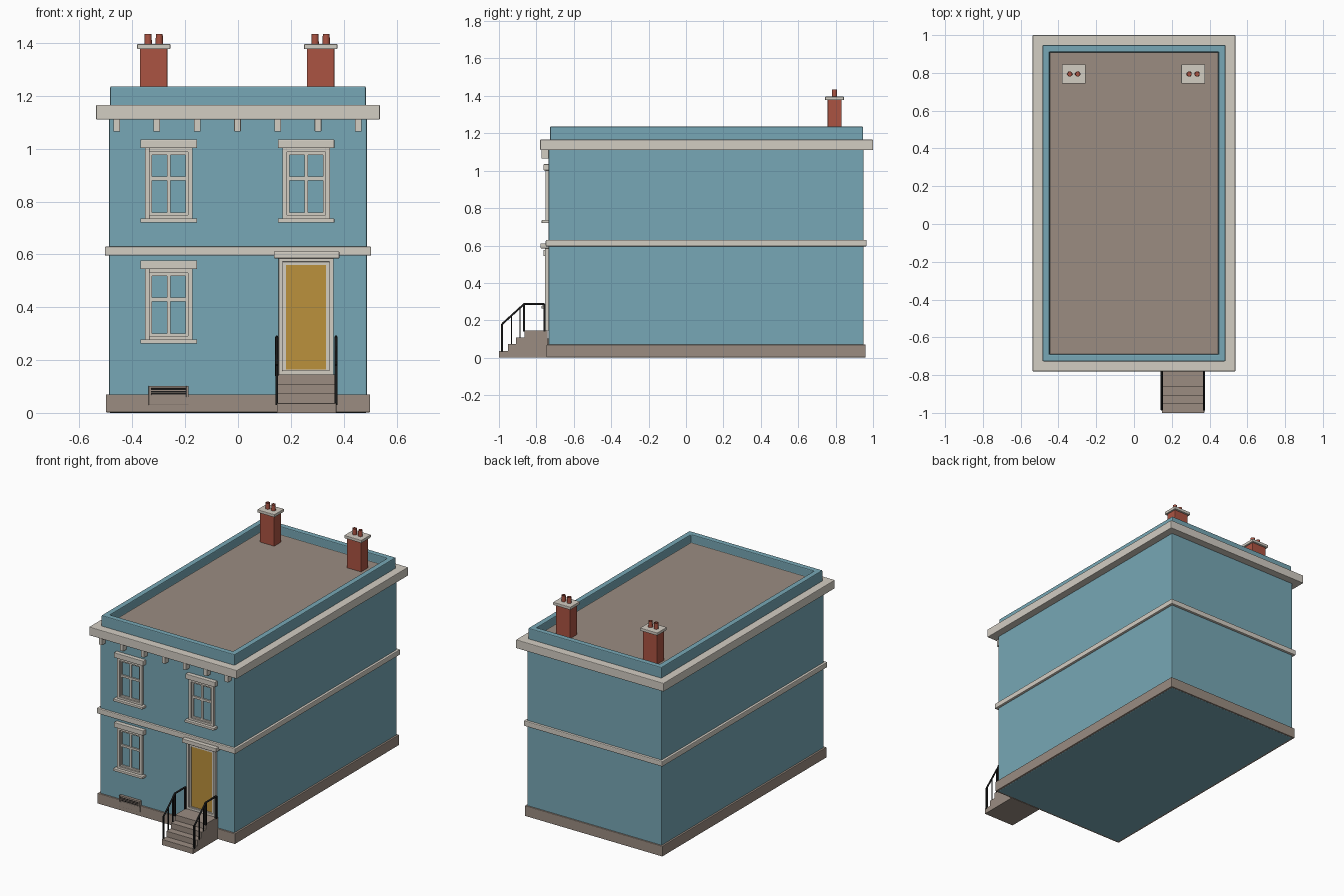
import bpy, bmesh
from mathutils import Vector, Matrix

old = bpy.data.objects.get("Cube")
if old:
    bpy.data.objects.remove(old, do_unlink=True)


def material(name, r, g, b):
    m = bpy.data.materials.new(name)
    m.use_nodes = True
    m.diffuse_color = (r, g, b, 1)
    m.node_tree.nodes["Principled BSDF"].inputs["Base Color"].default_value = (r, g, b, 1)
    return m


BLUE = material("blue render", 0.185, 0.39, 0.465)
CREAM = material("cream trim", 0.65, 0.61, 0.545)
STONE = material("brown stone", 0.325, 0.265, 0.222)
OCHRE = material("ochre door paint", 0.5, 0.285, 0.045)
BRICK = material("red brick", 0.41, 0.088, 0.055)
IRON = material("black iron", 0.01, 0.01, 0.01)


def finish(name, bm, mats, bevel=0.0):
    bmesh.ops.recalc_face_normals(bm, faces=bm.faces)
    mesh = bpy.data.meshes.new(name)
    bm.to_mesh(mesh)
    bm.free()
    for m in mats:
        mesh.materials.append(m)
    ob = bpy.data.objects.new(name, mesh)
    bpy.context.collection.objects.link(ob)
    if bevel:
        mod = ob.modifiers.new("soft edges", "BEVEL")
        mod.width, mod.segments, mod.limit_method = bevel, 2, "ANGLE"
    return ob


def add_box(bm, x0, x1, y0, y1, z0, z1):
    lo, hi = Vector((x0, y0, z0)), Vector((x1, y1, z1))
    mat = Matrix.Translation((lo + hi) / 2) @ Matrix.Diagonal((*(hi - lo), 1))
    bmesh.ops.create_cube(bm, size=1, matrix=mat)


def boxes(name, mat, items, bevel=0.0):
    bm = bmesh.new()
    for item in items:
        add_box(bm, *item)
    return finish(name, bm, [mat], bevel)


def frame_bars(x0, x1, y0, y1, z0, z1, w):
    """Four bars that border a rectangle on the front wall."""
    return [(x0, x0 + w, y0, y1, z0, z1), (x1 - w, x1, y0, y1, z0, z1),
            (x0 + w, x1 - w, y0, y1, z0, z0 + w), (x0 + w, x1 - w, y0, y1, z1 - w, z1)]


WALL = -0.735  # front wall plane
IN = -0.72     # trim is sunk a little into the wall

# Main body and horizontal bands
boxes("house_walls", BLUE, [(-0.488, 0.488, WALL, 0.95, 0, 1.14)], 0.005)
boxes("plinth", STONE, [(-0.5, 0.5, -0.746, 0.96, 0.002, 0.07)], 0.003)
boxes("string_course", CREAM, [(-0.504, 0.504, -0.75, 0.966, 0.595, 0.63)], 0.005)
boxes("cornice", CREAM, [(-0.537, 0.537, -0.78, 1.0, 1.11, 1.166)], 0.004)

# Parapet with a sunken roof deck
bm = bmesh.new()
add_box(bm, -0.484, 0.484, -0.727, 0.947, 1.15, 1.236)
top = max(bm.faces, key=lambda f: f.calc_center_median().z)
bmesh.ops.inset_region(bm, faces=[top], thickness=0.052)
deck = bmesh.ops.extrude_discrete_faces(bm, faces=[top])["faces"][0]
deck.material_index = 1
bmesh.ops.translate(bm, verts=deck.verts, vec=(0, 0, -0.055))
finish("parapet_and_roof", bm, [BLUE, STONE], 0.005)

# Brackets under the cornice
boxes("cornice_brackets", CREAM,
      [(x - 0.0125, x + 0.0125, -0.772, IN, 1.065, 1.115)
       for x in (i * 0.1525 - 0.002 for i in range(-3, 4))], 0.002)


def window(name, cx, z):
    """Sash window with its sill underside at height z."""
    boxes(name + "_lintel", CREAM,
          [(cx - 0.107, cx + 0.107, -0.762, IN, z + 0.282, z + 0.315)], 0.003)
    boxes(name + "_sill", CREAM, [(cx - 0.107, cx + 0.107, -0.772, IN, z, z + 0.016)], 0.003)
    boxes(name + "_frame", CREAM,
          frame_bars(cx - 0.09, cx + 0.09, -0.752, IN, z + 0.012, z + 0.284, 0.017), 0.001)
    boxes(name + "_sash", CREAM,
          frame_bars(cx - 0.074, cx + 0.074, -0.743, IN, z + 0.028, z + 0.268, 0.011)
          + [(cx - 0.007, cx + 0.007, -0.743, IN, z + 0.03, z + 0.266),
             (cx - 0.07, cx + 0.07, -0.745, IN, z + 0.16, z + 0.174)])


window("upper_right_window", -0.262, 0.72)
window("upper_left_window", 0.258, 0.72)
window("lower_right_window", -0.262, 0.262)

# Front door
boxes("door_lintel", CREAM, [(0.136, 0.384, -0.778, IN, 0.585, 0.611)], 0.003)
boxes("door_frame", CREAM, frame_bars(0.154, 0.362, -0.754, IN, 0.145, 0.587, 0.015), 0.001)
boxes("door_inner_frame", CREAM, frame_bars(0.168, 0.348, -0.746, IN, 0.15, 0.573, 0.014))
boxes("door", OCHRE, [(0.18, 0.336, -0.742, IN, 0.162, 0.56)])

# Basement vent with slats
boxes("vent_surround", STONE,
      [(-0.338, -0.187, -0.751, IN, 0.03, 0.066)]
      + frame_bars(-0.338, -0.187, -0.753, IN, 0.06, 0.102, 0.009), 0.001)
boxes("vent_opening", IRON, [(-0.33, -0.195, -0.748, IN, 0.066, 0.094)])
boxes("vent_slats", STONE, [(-0.33, -0.195, -0.751, -0.74, z, z + 0.003) for z in (0.075, 0.083)])

# Steps up to the door
STEP_Y = (-1.0, -0.953, -0.908, -0.863)
boxes("front_steps", STONE,
      [(0.147, 0.372, y, -0.74, 0, 0.0365 * (i + 1)) for i, y in enumerate(STEP_Y)], 0.001)


def railing(name, x):
    """Iron handrail following the steps, with thick and thin posts."""
    bends = [(-0.983, 0.18), (-0.866, 0.287), (-0.757, 0.287)]
    curve = bpy.data.curves.new(name + "_rail", "CURVE")
    curve.dimensions = "3D"
    curve.bevel_depth, curve.bevel_resolution = 0.006, 1
    curve.use_fill_caps = True
    line = curve.splines.new("POLY")
    line.points.add(len(bends) - 1)
    for p, (y, z) in zip(line.points, bends):
        p.co = (x, y, z, 1)
    curve.materials.append(IRON)
    bpy.context.collection.objects.link(bpy.data.objects.new(name + "_rail", curve))
    posts = [(-0.983, 0.03, 0.18, 0.005), (-0.933, 0.07, 0.225, 0.003),
             (-0.888, 0.105, 0.265, 0.003), (-0.866, 0.14, 0.287, 0.006),
             (-0.757, 0.14, 0.287, 0.006)]
    boxes(name + "_posts", IRON, [(x - r, x + r, y - r, y + r, a, b) for y, a, b, r in posts])


railing("right_railing", 0.147)
railing("left_railing", 0.371)


def chimney(name, cx, cy=0.794):
    boxes(name + "_stack", BRICK,
          [(cx - 0.052, cx + 0.052, cy - 0.037, cy + 0.037, 1.16, 1.38)], 0.003)
    boxes(name + "_cap", CREAM,
          [(cx - 0.063, cx + 0.063, cy - 0.05, cy + 0.05, 1.377, 1.396)], 0.003)
    # Hollow pots
    bm = bmesh.new()
    for dx in (-0.021, 0.021):
        bmesh.ops.create_cone(bm, cap_ends=True, segments=16, radius1=0.014, radius2=0.013,
                              depth=0.045, matrix=Matrix.Translation((cx + dx, cy, 1.4125)))
    tops = [f for f in bm.faces if len(f.verts) == 16 and f.calc_center_median().z > 1.42]
    bmesh.ops.inset_individual(bm, faces=tops, thickness=0.003)
    for f in bmesh.ops.extrude_discrete_faces(bm, faces=tops)["faces"]:
        bmesh.ops.translate(bm, verts=f.verts, vec=(0, 0, -0.02))
    finish(name + "_pots", bm, [BRICK])


chimney("right_chimney", -0.319)
chimney("left_chimney", 0.313)

# Smooth the curved parts while keeping edges sharp
for ob in bpy.context.scene.objects:
    if ob.type == "MESH" and ob.name.endswith("_pots"):
        bpy.context.view_layer.objects.active = ob
        bpy.ops.object.select_all(action="DESELECT")
        ob.select_set(True)
        bpy.ops.object.shade_smooth_by_angle()
